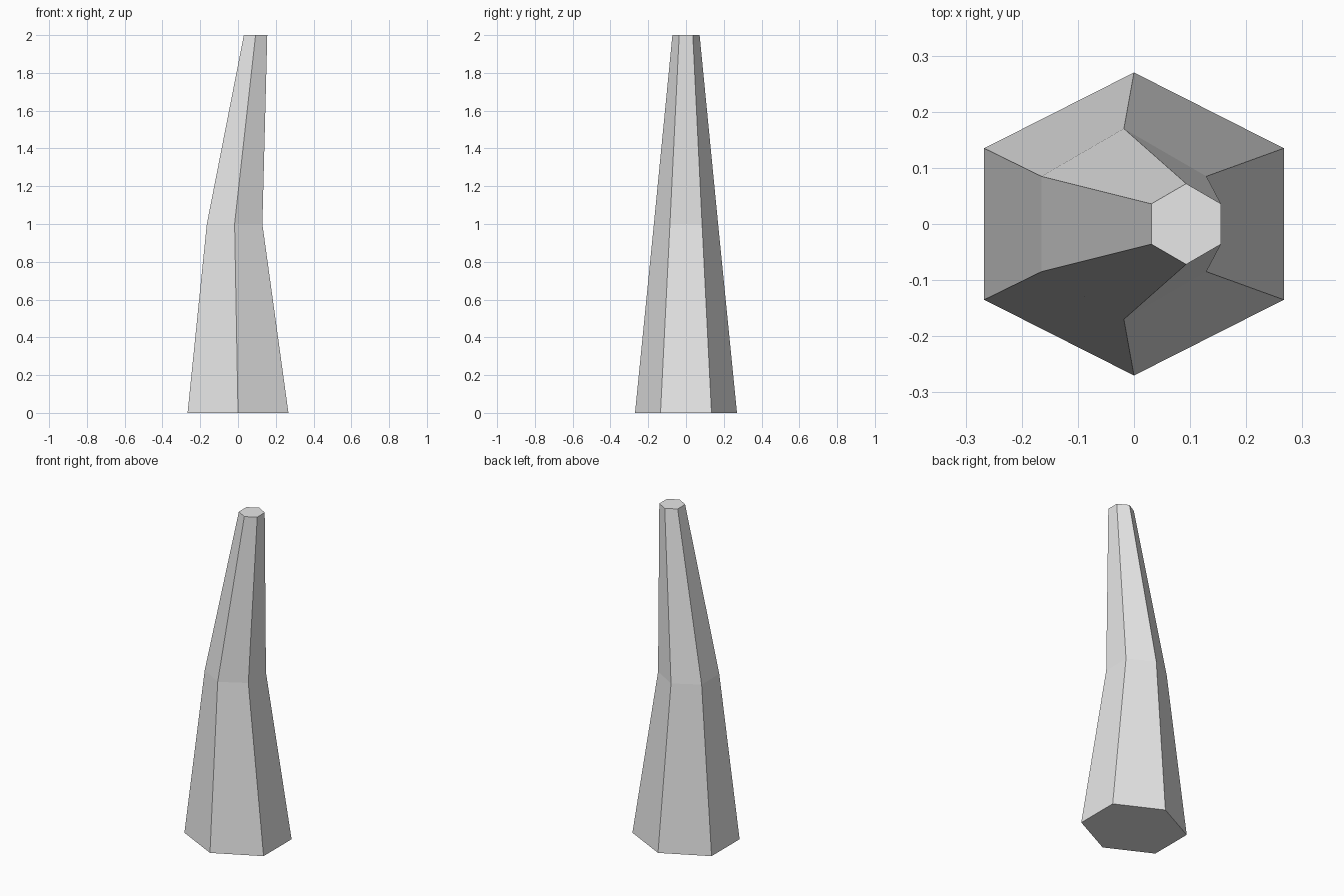
import bpy
import bmesh
from math import sin, cos, pi

cube = bpy.data.objects.get("Cube")
if cube:
    bpy.data.objects.remove(cube, do_unlink=True)

# Plain grey material
grey = bpy.data.materials.new("light_grey")
grey.use_nodes = True
colour = (0.8, 0.8, 0.8, 1)
grey.diffuse_color = colour
grey.node_tree.nodes["Principled BSDF"].inputs["Base Color"].default_value = colour

# Hexagonal sections: height, centre x, half width in x, half depth in y
SIDES = 6
sections = [(0, 0, 0.267, 0.27), (1, -0.018, 0.147, 0.17), (2, 0.093, 0.062, 0.072)]


def hexagon(bm, z, cx, half_x, half_y):
    """Ring of vertices with its points towards front and back."""
    angles = [pi / 2 + 2 * pi * i / SIDES for i in range(SIDES)]
    rx = half_x / cos(pi / SIDES)
    return [bm.verts.new((cx + rx * cos(a), half_y * sin(a), z)) for a in angles]


# Bent tapering post, lofted through the sections
bm = bmesh.new()
rings = [hexagon(bm, *s) for s in sections]
for low, high in zip(rings, rings[1:]):
    for i in range(SIDES):
        j = (i + 1) % SIDES
        bm.faces.new((low[i], low[j], high[j], high[i]))
bm.faces.new(rings[0][::-1])
bm.faces.new(rings[-1])
bmesh.ops.recalc_face_normals(bm, faces=bm.faces)

mesh = bpy.data.meshes.new("bent_post")
bm.to_mesh(mesh)
bm.free()
mesh.materials.append(grey)
post = bpy.data.objects.new("bent_post", mesh)
bpy.context.collection.objects.link(post)
